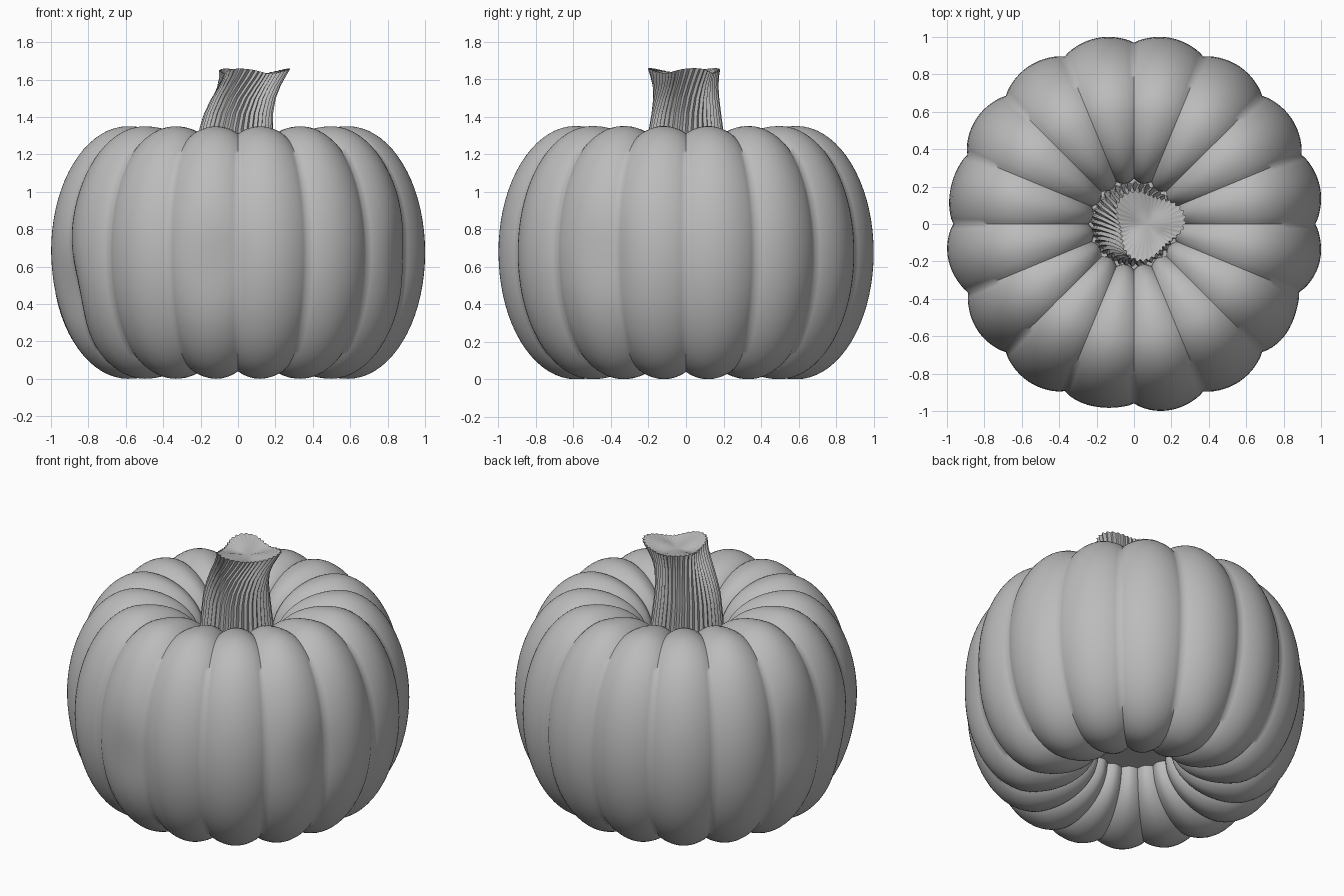
import bpy, bmesh, math
from math import sin, cos, pi, radians, exp

if "Cube" in bpy.data.objects:
    bpy.data.objects.remove(bpy.data.objects["Cube"])

skin = bpy.data.materials.new("plain grey")
skin.diffuse_color = (0.5, 0.5, 0.5, 1)
skin.use_nodes = True
skin.node_tree.nodes["Principled BSDF"].inputs["Base Color"].default_value = skin.diffuse_color


def make(name, rings, angle, caps):
    """Skin a list of closed rings; caps = (first centre, last centre)."""
    bm = bmesh.new()
    vr = [[bm.verts.new(p) for p in ring] for ring in rings]
    n = len(vr[0])
    for a, b in zip(vr, vr[1:]):
        for i in range(n):
            j = (i + 1) % n
            bm.faces.new((a[i], a[j], b[j], b[i]))
    for ring, c in ((vr[0], caps[0]), (vr[-1], caps[1])):
        v = bm.verts.new(c)
        for i in range(n):
            bm.faces.new((ring[i], ring[(i + 1) % n], v))
    bmesh.ops.recalc_face_normals(bm, faces=bm.faces)
    me = bpy.data.meshes.new(name)
    bm.to_mesh(me)
    bm.free()
    me.materials.append(skin)
    ob = bpy.data.objects.new(name, me)
    bpy.context.collection.objects.link(ob)
    bpy.ops.object.select_all(action='DESELECT')
    ob.select_set(True)
    bpy.context.view_layer.objects.active = ob
    bpy.ops.object.shade_smooth_by_angle(angle=radians(angle))
    return ob


# Body profile: (radius, height, outward normal), bottom hollow to top hollow
MID, H = 0.675, 0.675


def ellipse(cr, cz, a, b, t):
    nr, nz = cos(t) / a, sin(t) / b
    l = math.hypot(nr, nz)
    return cr + a * cos(t), cz + b * sin(t), nr / l, nz / l


prof = []
for i in range(12):
    prof.append(ellipse(0.6, 0.31, 0.38, 0.31, pi + pi / 2 * i / 12))
for i in range(37):
    prof.append(ellipse(0.6, MID, 0.414, H, -pi / 2 + pi * i / 36))
for i in range(1, 13):
    prof.append(ellipse(0.6, 1.04, 0.38, 0.31, pi / 2 + pi / 2 * i / 12))

# Soft dents: direction in degrees, height, depth
dents = [(168, 0.75, 0.02), (202, 0.45, 0.04), (262, 0.6, 0.025), (-28, 0.65, 0.02)]
SEG = 16 * 14
rings = []
for r, z, nr, nz in prof:
    ring = []
    depth = 0.045 * min(1, 0.35 + r * 0.9)
    for i in range(SEG):
        t = 2 * pi * i / SEG
        off = -depth * (1 - abs(sin(8 * t)) ** 0.8)
        rr, zz = r + off * nr, z + off * nz
        if r > 0.6:
            for deg, dz, dep in dents:
                d = (t - radians(deg) + pi) % (2 * pi) - pi
                rr -= dep * exp(-(d / 0.16) ** 2 - ((z - dz) / 0.22) ** 2)
        ring.append((rr * cos(t), rr * sin(t), zz))
    rings.append(ring)
make("pumpkin_body", rings, 60, ((0, 0, 0.31), (0, 0, 1.04)))

# Stem: fluted, leaning to +x and flaring into a three-cornered top
N, FL = 240, 40
levels = [(1.00, 0.0, 0.225, 0), (1.2, -0.01, 0.205, 0), (1.34, -0.01, 0.19, 0.05),
          (1.42, 0.0, 0.178, 0.15), (1.5, 0.02, 0.167, 0.4), (1.56, 0.042, 0.163, 0.7),
          (1.61, 0.062, 0.168, 0.95), (1.645, 0.073, 0.176, 1.1)]


def stem_ring(z, cx, r, k, scale=1, flute=0.007):
    ring = []
    for i in range(N):
        t = 2 * pi * i / N
        tw = t + 0.35 * k
        rr = r + 0.024 * k * cos(3 * (t - radians(10))) + flute * cos(FL * t)
        zz = z + 0.012 * k * cos(3 * (t - radians(10)))
        ring.append((cx + scale * rr * cos(tw - 0.35), scale * rr * sin(tw - 0.35), zz))
    return ring


rings = []
for a, b in zip(levels, levels[1:]):
    for s in range(3):
        rings.append(stem_ring(*[p + (q - p) * s / 3 for p, q in zip(a, b)]))
rings.append(stem_ring(*levels[-1]))
# Dished cut end
rings.append(stem_ring(1.638, 0.073, 0.176, 1.1, 0.85, 0.003))
rings.append(stem_ring(1.625, 0.073, 0.176, 1.0, 0.5, 0.001))
make("stem", rings, 50, ((0, 0, 1.0), (0.073, 0, 1.615)))
